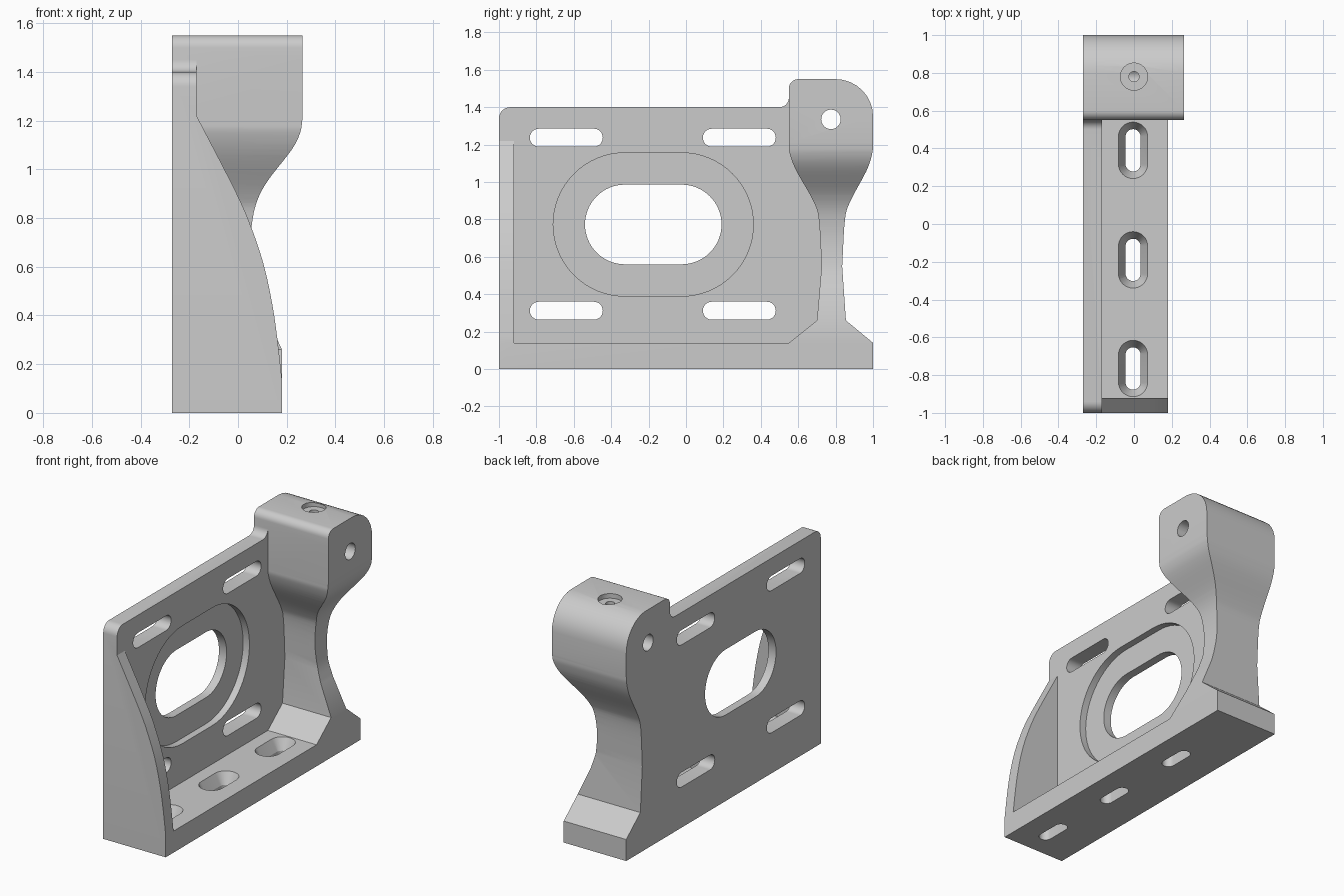
import bpy, bmesh, math
from mathutils import Vector

if "Cube" in bpy.data.objects:
    bpy.data.objects.remove(bpy.data.objects["Cube"], do_unlink=True)

grey = bpy.data.materials.new("plain grey")
grey.use_nodes = True
colour = (0.6, 0.6, 0.6, 1)
grey.diffuse_color = colour
grey.node_tree.nodes["Principled BSDF"].inputs["Base Color"].default_value = colour

# Maps a 2D profile point plus a depth to 3D, by extrusion axis
PLACE = {
    "x": lambda u, v, d: (d, u, v),
    "y": lambda u, v, d: (u, d, v),
    "z": lambda u, v, d: (u, v, d),
}


def prism(name, pts, axis, lo, hi, end_pts=None):
    """Extrude a profile along an axis, optionally tapering to end_pts."""
    bm = bmesh.new()
    a = [bm.verts.new(PLACE[axis](u, v, lo)) for u, v in pts]
    b = [bm.verts.new(PLACE[axis](u, v, hi)) for u, v in end_pts or pts]
    bm.faces.new(a)
    bm.faces.new(b)
    for i in range(len(a)):
        j = (i + 1) % len(a)
        bm.faces.new((a[i], a[j], b[j], b[i]))
    bmesh.ops.recalc_face_normals(bm, faces=bm.faces)
    mesh = bpy.data.meshes.new(name)
    bm.to_mesh(mesh)
    bm.free()
    mesh.materials.append(grey)
    ob = bpy.data.objects.new(name, mesh)
    bpy.context.collection.objects.link(ob)
    return ob


def smooth(pts, steps=5):
    """Catmull-Rom curve through the points."""
    p = [Vector(q) for q in pts]
    p = [2 * p[0] - p[1]] + p + [2 * p[-1] - p[-2]]
    out = []
    for a, b, c, d in zip(p, p[1:], p[2:], p[3:]):
        for i in range(steps):
            t = i / steps
            out.append(tuple(0.5 * (2 * b + (c - a) * t + (2 * a - 5 * b + 4 * c - d) * t**2
                                    + (3 * b - a - 3 * c + d) * t**3)))
    return out + [tuple(pts[-1])]


def arc(u, v, r, start, end, n=8):
    angles = [math.radians(start + (end - start) * i / n) for i in range(n + 1)]
    return [(u + r * math.cos(t), v + r * math.sin(t)) for t in angles]


def slot(u, v, half, r, upright=False, n=16):
    """Stadium outline; half is the distance from centre to each end centre."""
    if upright:
        return arc(u, v + half, r, 0, 180, n) + arc(u, v - half, r, 180, 360, n)
    return arc(u + half, v, r, -90, 90, n) + arc(u - half, v, r, 90, 270, n)


def circle(u, v, r):
    return arc(u, v, r, 0, 360, 32)[:-1]


# Side outlines of the arm, from foot to head
inner_edge = [(0.55, 0.14), (0.70, 0.26)] + smooth(
    [(0.725, 0.55), (0.71, 0.8), (0.68, 0.9), (0.59, 1.06), (0.555, 1.15), (0.55, 1.2)])
outer_edge = [(1, 0.14), (0.855, 0.26)] + smooth(
    [(0.835, 0.55), (0.85, 0.8), (0.88, 0.9), (0.965, 1.06), (0.995, 1.15), (1, 1.2)])

# Whole bracket silhouette, seen from the side
outline = ([(-1, 0), (1, 0)] + outer_edge + arc(0.8, 1.35, 0.2, 0, 90)
           + arc(0.6, 1.5, 0.05, 90, 180) + arc(0.5, 1.45, 0.05, 0, -90)
           + arc(-0.94, 1.34, 0.06, 90, 180))
bracket = prism("mounting_bracket", outline, "x", -0.27, 0.3)

cutters = []


def cut(*args, **kw):
    cutters.append(prism(*args, **kw))


# Space between end rib, base and arm, in front of the back plate
cut("bay_cutter", [(-0.92, 0.14)] + inner_edge + [(0.55, 1.45), (0.5, 2), (-0.92, 2)],
    "x", -0.17, 1)

# Curved front of the end rib and the base edge
rib_curve = smooth([(0.18, 0.14), (0.162, 0.3), (0.14, 0.45), (0.105, 0.61),
                    (0.055, 0.76), (-0.01, 0.91), (-0.17, 1.22)])
cut("rib_cutter", [(1, -0.1), (0.18, -0.1)] + rib_curve + [(-0.17, 2), (1, 2)],
    "y", -1.1, 0.3)

# Curved front of the arm
arm_curve = [(0.18, 0.26)] + smooth(
    [(0.095, 0.45), (0.065, 0.55), (0.052, 0.66), (0.055, 0.76), (0.075, 0.86),
     (0.12, 0.95), (0.22, 1.08), (0.255, 1.15), (0.265, 1.21)])
cut("arm_cutter", [(1, -0.1), (0.18, -0.1)] + arm_curve + [(0.265, 2), (1, 2)],
    "y", 0.2, 1.1)

# Stepped opening in the plate
cut("opening_recess", slot(-0.175, 0.773, 0.152, 0.383, n=32), "x", -0.215, 0.5)
cut("opening_hole", slot(-0.175, 0.773, 0.152, 0.213, n=32), "x", -0.5, 0.5)

# Plate slots
for y in (-0.64, 0.285):
    for z in (0.312, 1.237):
        cut("plate_slot", slot(y, z, 0.147, 0.048), "x", -0.5, 0)

# Tapered slots in the base
for y in (0.39, -0.19, -0.765):
    cut("base_slot", slot(-0.005, y, 0.072, 0.04, True), "z", -0.1, 0.5)
    cut("base_slot_taper", slot(-0.005, y, 0.072, 0.039, True), "z", 0.065, 0.145,
        end_pts=slot(-0.005, y, 0.072, 0.08, True))

# Holes in the arm head
cut("head_cross_hole", circle(0.775, 1.335, 0.052), "x", -0.5, 0.5)
cut("head_counterbore", circle(0, 0.78, 0.072), "z", 1.52, 1.7)
cut("head_screw_hole", circle(0, 0.78, 0.027), "z", 1.335, 1.7)

for c in cutters:
    c.hide_render = True
    mod = bracket.modifiers.new(c.name, "BOOLEAN")
    mod.operation, mod.solver, mod.object = "DIFFERENCE", "EXACT", c

bpy.ops.object.select_all(action="DESELECT")
bpy.context.view_layer.objects.active = bracket
bracket.select_set(True)
for mod in list(bracket.modifiers):
    bpy.ops.object.modifier_apply(modifier=mod.name)
for c in cutters:
    bpy.data.objects.remove(c, do_unlink=True)
bpy.ops.object.shade_smooth_by_angle(angle=math.radians(25))
